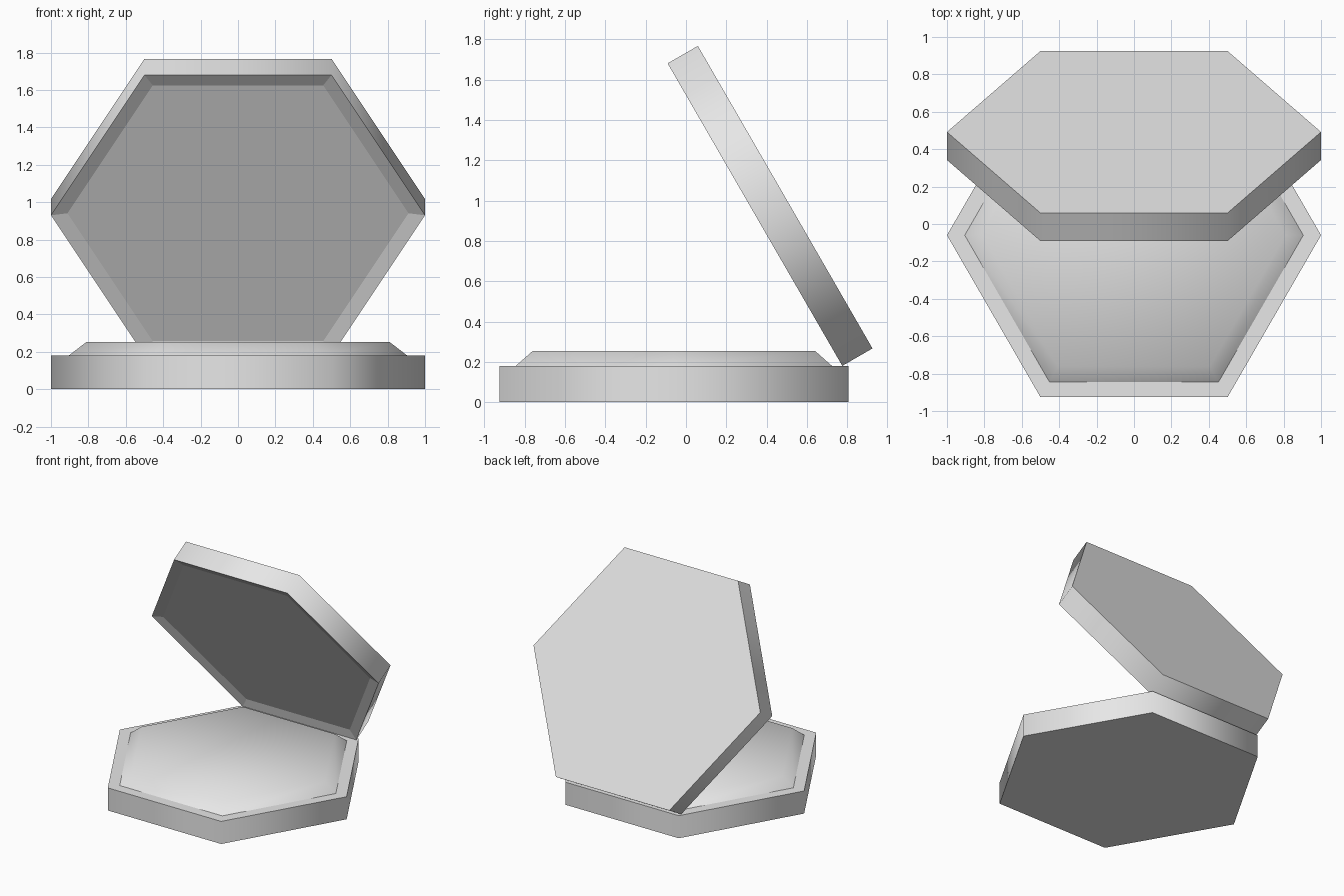
import bpy
import bmesh
from math import radians, sin, cos, pi

cube = bpy.data.objects.get("Cube")
if cube:
    bpy.data.objects.remove(cube, do_unlink=True)

grey = bpy.data.materials.new("plain_grey")
grey.use_nodes = True
colour = (0.8, 0.8, 0.8, 1)
grey.diffuse_color = colour
grey.node_tree.nodes["Principled BSDF"].inputs["Base Color"].default_value = colour


def hex_solid(name, rings, smooth, location, tilt=0, open_start=False):
    """Stack hexagon rings (radius, z); smooth holds one flag per band."""
    bm = bmesh.new()
    loops = [[bm.verts.new((r * cos(i * pi / 3), r * sin(i * pi / 3), z))
              for i in range(6)] for r, z in rings]
    for lower, upper, flag in zip(loops, loops[1:], smooth):
        for i in range(6):
            j = (i + 1) % 6
            face = bm.faces.new((lower[i], lower[j], upper[j], upper[i]))
            face.smooth = flag
    if not open_start:
        bm.faces.new(loops[0][::-1])
    cap = bm.faces.new(loops[-1])
    cap.smooth = open_start
    # Keep the rims crisp while the walls blend around the corners
    for edge in bm.edges:
        if len(edge.link_faces) == 2 and not all(f.smooth for f in edge.link_faces):
            edge.smooth = False
    bmesh.ops.recalc_face_normals(bm, faces=bm.faces)
    mesh = bpy.data.meshes.new(name)
    bm.to_mesh(mesh)
    bm.free()
    mesh.materials.append(grey)
    obj = bpy.data.objects.new(name, mesh)
    bpy.context.collection.objects.link(obj)
    obj.location = location
    obj.rotation_euler.x = tilt
    return obj


# Base tray with a flat rim
hex_solid("base", [(1, 0), (1, 0.18)], [True], (0, -0.06, 0))

# Raised pad with softly shaded sloping sides
pad = hex_solid("pad", [(0.905, 0.18), (0.81, 0.253)], [True],
                (0, -0.06, 0), open_start=True)

# Open lid: outer wall, then a shallow bevelled recess on the inside
hex_solid("lid", [(1, -0.173), (1, 0), (0.912, -0.022)], [True, False],
          (0, 0.342, 0.93), radians(120))
